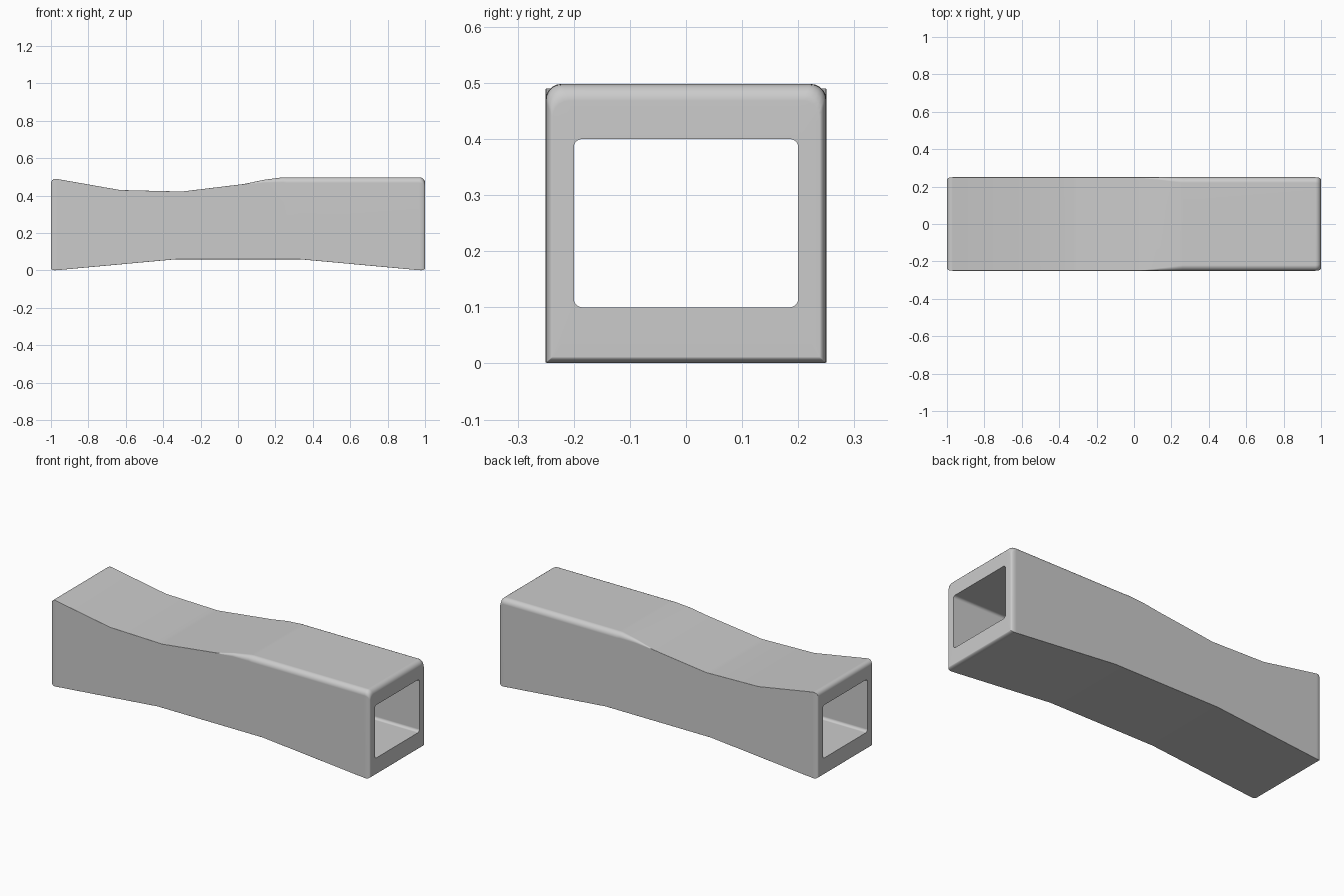
import bpy
import bmesh
import math

cube = bpy.data.objects.get("Cube")
if cube:
    bpy.data.objects.remove(cube)

# One plain grey for the whole part
grey = bpy.data.materials.new("plain grey")
grey.use_nodes = True
grey.diffuse_color = (0.6, 0.6, 0.6, 1)
grey.node_tree.nodes["Principled BSDF"].inputs["Base Color"].default_value = (0.6, 0.6, 0.6, 1)

# Side profile: upper line, lower line, and rounding of the upper long edges
TOP = [(-1, 0.495), (-0.63, 0.43), (-0.3, 0.422), (0.03, 0.462),
       (0.14, 0.485), (0.24, 0.498), (1, 0.498)]
BOTTOM = [(-0.985, 0), (-0.33, 0.06), (0.33, 0.06), (0.985, 0)]
ROUNDING = [(0.02, 0.001), (0.14, 0.015), (0.26, 0.03)]
HALF_WIDTH = 0.25
END = 0.03      # length of the rounded ends
STEPS = 5       # segments per rounded corner


def along(points, x):
    """Piecewise linear value at x."""
    if x <= points[0][0]:
        return points[0][1]
    for (x0, v0), (x1, v1) in zip(points, points[1:]):
        if x <= x1:
            return v0 + (v1 - v0) * (x - x0) / (x1 - x0)
    return points[-1][1]


def section(bm, x, half, low, high, r_low, r_high):
    """Ring of vertices: a rounded rectangle across the tube."""
    ring = []
    for i, (sy, sz) in enumerate([(1, 1), (-1, 1), (-1, -1), (1, -1)]):
        r = r_high if sz > 0 else r_low
        cy = sy * (half - r)
        cz = high - r if sz > 0 else low + r
        for k in range(STEPS + 1):
            a = math.pi / 2 * (i + k / STEPS)
            ring.append(bm.verts.new((x, cy + r * math.cos(a), cz + r * math.sin(a))))
    return ring


def bridge(bm, a, b):
    for i in range(len(a)):
        j = (i + 1) % len(a)
        bm.faces.new((a[i], a[j], b[j], b[i]))


# Stations along the tube, with closer ones over the rounded ends
ends = [1 - END * (1 - math.cos(math.pi / 2 * k / STEPS)) for k in range(STEPS + 1)]
middle = [p[0] for p in TOP[1:-1] + BOTTOM[1:-1] + ROUNDING]
stations = sorted(set(ends + [-x for x in ends] + middle))

bm = bmesh.new()
outer = []
for x in stations:
    t = max(0, abs(x) - (1 - END)) / END
    shrink = 1 - math.sqrt(max(0, 1 - t * t))
    outer.append(section(bm, x, HALF_WIDTH - 0.012 * shrink,
                         along(BOTTOM, x) + 0.012 * shrink,
                         along(TOP, x) - 0.03 * shrink,
                         0.001, along(ROUNDING, x)))
inner = [section(bm, x, 0.2, 0.1, 0.4, 0.015, 0.015) for x in (-1, 1)]

# Outer skin, straight rectangular bore, and the two end rims
for a, b in zip(outer, outer[1:]):
    bridge(bm, a, b)
bridge(bm, *inner)
bridge(bm, outer[0], inner[0])
bridge(bm, outer[-1], inner[1])
bmesh.ops.recalc_face_normals(bm, faces=bm.faces)

mesh = bpy.data.meshes.new("shaped_tube")
bm.to_mesh(mesh)
bm.free()
mesh.materials.append(grey)
tube = bpy.data.objects.new("shaped_tube", mesh)
bpy.context.collection.objects.link(tube)

# Soft shading on the curves, flat large faces
bpy.ops.object.select_all(action="DESELECT")
tube.select_set(True)
bpy.context.view_layer.objects.active = tube
bpy.ops.object.shade_smooth_by_angle(angle=math.radians(30))
weighted = tube.modifiers.new("weighted_normals", "WEIGHTED_NORMAL")
weighted.keep_sharp = True
